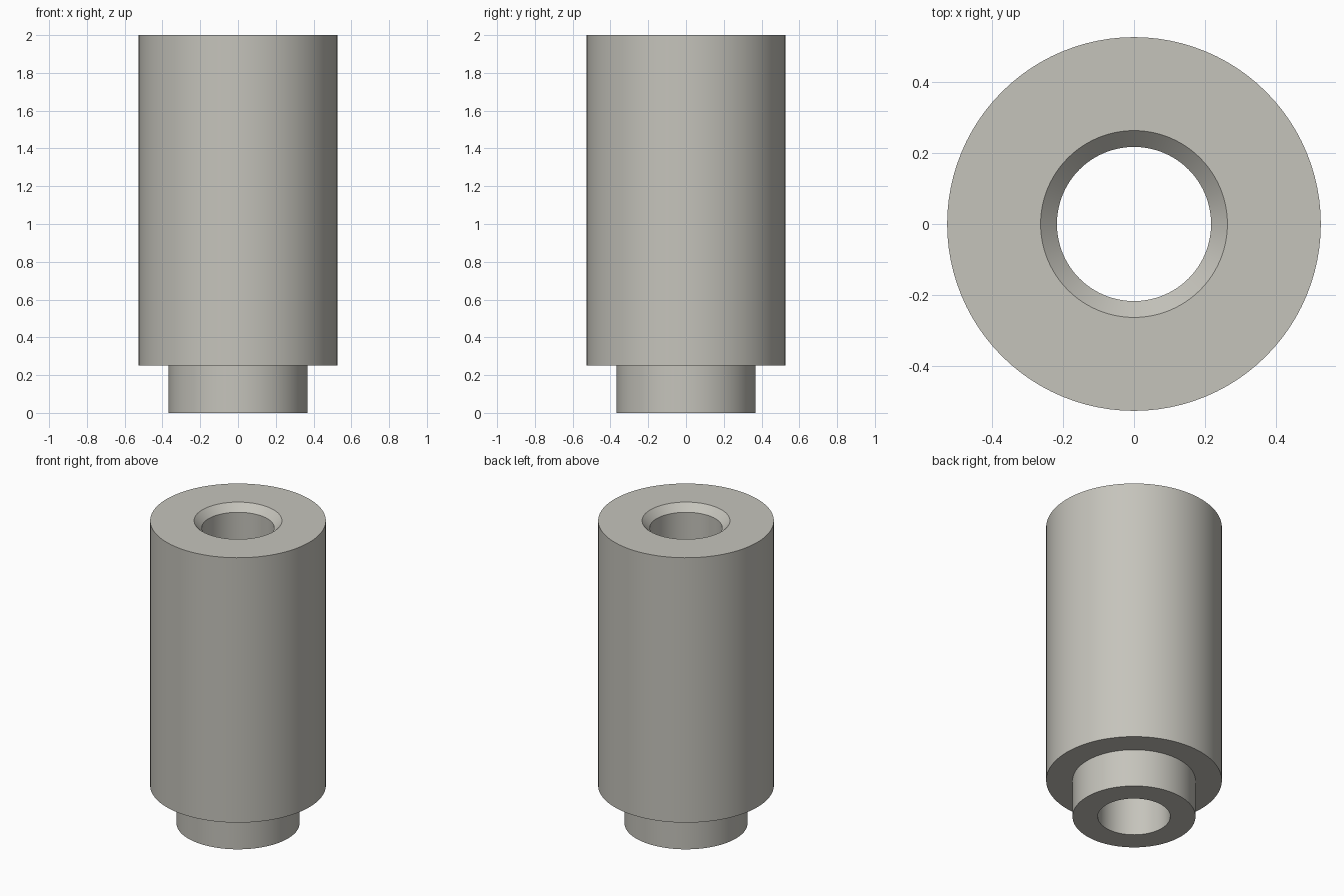
import bpy
import bmesh
import math

cube = bpy.data.objects.get("Cube")
if cube:
    bpy.data.objects.remove(cube, do_unlink=True)

SEGMENTS = 96

# Warm grey material
grey = bpy.data.materials.new("warm grey")
grey.use_nodes = True
colour = (0.56, 0.55, 0.50, 1.0)
grey.diffuse_color = colour
bsdf = next(n for n in grey.node_tree.nodes if n.type == 'BSDF_PRINCIPLED')
bsdf.inputs["Base Color"].default_value = colour
bsdf.inputs["Roughness"].default_value = 0.6

# Closed cross-section (radius, height): spigot, shoulder, body, chamfered bore
profile = [
    (0.217, 0.0), (0.368, 0.0), (0.368, 0.25), (0.526, 0.25),
    (0.526, 2.0), (0.263, 2.0), (0.217, 1.954),
]


def lathe(name, points, material):
    """Revolve a closed profile around the z axis."""
    bm = bmesh.new()
    rings = []
    for i in range(SEGMENTS):
        a = 2 * math.pi * i / SEGMENTS
        rings.append([bm.verts.new((r * math.cos(a), r * math.sin(a), z))
                      for r, z in points])
    n = len(points)
    for i, ring in enumerate(rings):
        nxt = rings[(i + 1) % SEGMENTS]
        for j in range(n):
            k = (j + 1) % n
            bm.faces.new((ring[j], nxt[j], nxt[k], ring[k]))
    bmesh.ops.recalc_face_normals(bm, faces=bm.faces)
    mesh = bpy.data.meshes.new(name)
    bm.to_mesh(mesh)
    bm.free()
    mesh.materials.append(material)
    obj = bpy.data.objects.new(name, mesh)
    bpy.context.collection.objects.link(obj)
    return obj


# Stepped bushing with a through bore
bushing = lathe("stepped_bushing", profile, grey)
bpy.ops.object.select_all(action='DESELECT')
bushing.select_set(True)
bpy.context.view_layer.objects.active = bushing
bpy.ops.object.shade_smooth_by_angle(angle=math.radians(30))
